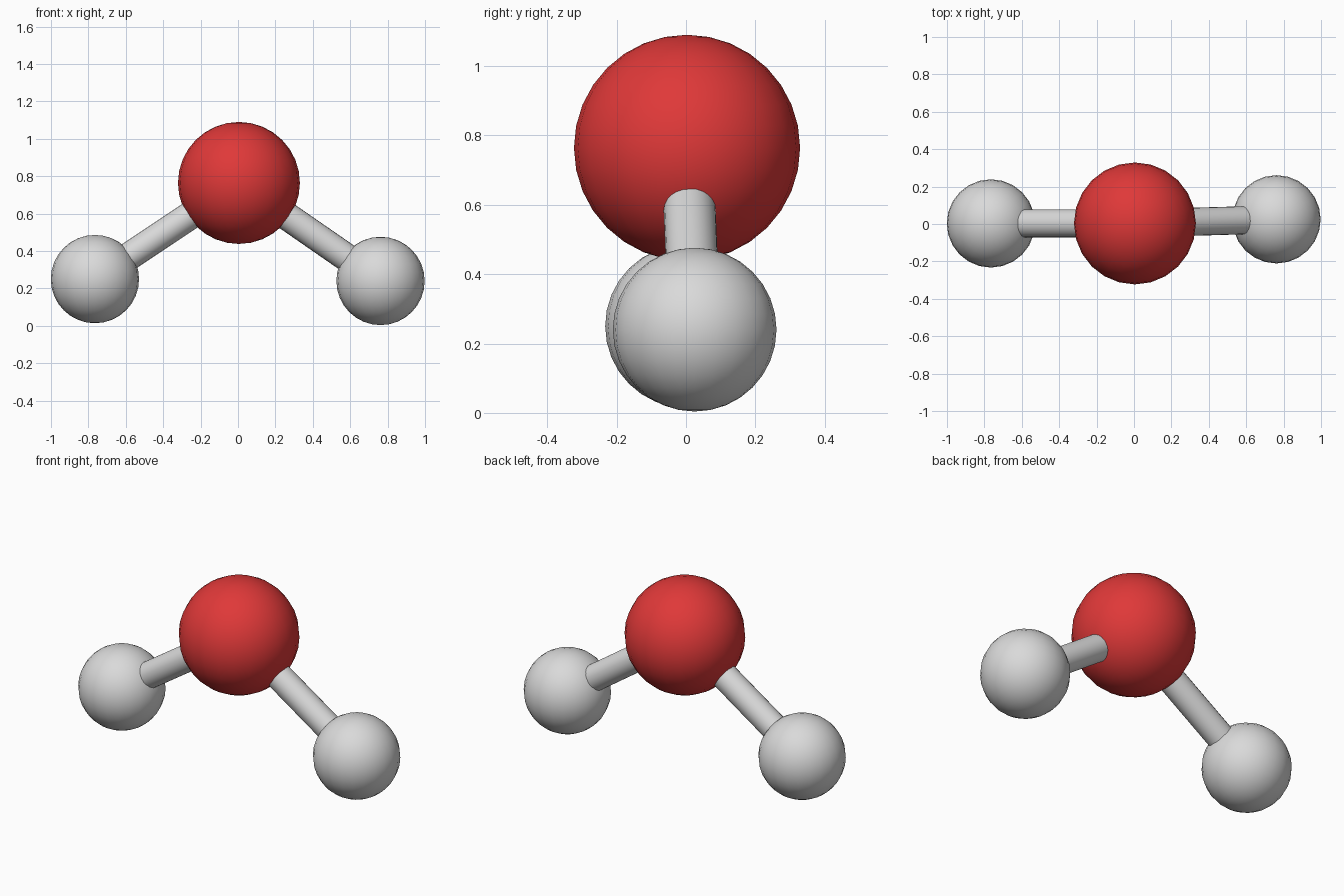
import bpy
from mathutils import Vector

if "Cube" in bpy.data.objects:
    bpy.data.objects.remove(bpy.data.objects["Cube"])


def material(name, rgb):
    m = bpy.data.materials.new(name)
    m.diffuse_color = (*rgb, 1)
    m.use_nodes = True
    m.node_tree.nodes["Principled BSDF"].inputs["Base Color"].default_value = m.diffuse_color
    return m


RED = material("red", (0.74, 0.04, 0.04))
GREY = material("light_grey", (0.70, 0.70, 0.70))


def finish(name, mat):
    ob = bpy.context.object
    ob.name = name
    ob.data.materials.append(mat)
    bpy.ops.object.shade_smooth_by_angle()
    return ob


def atom(name, pos, radius, mat):
    bpy.ops.mesh.primitive_uv_sphere_add(segments=24, ring_count=16, radius=radius, location=pos)
    return finish(name, mat)


def bond(name, a, b, radius=0.075):
    a, b = Vector(a), Vector(b)
    d = b - a
    # trim the ends so they sit just inside both atoms
    a, b = a + d.normalized() * 0.27, b - d.normalized() * 0.19
    bpy.ops.mesh.primitive_cylinder_add(vertices=24, radius=radius, depth=(b - a).length,
                                        location=(a + b) / 2)
    bpy.context.object.rotation_euler = d.to_track_quat('Z', 'Y').to_euler()
    return finish(name, GREY)


# central atom, two outer atoms and the rods joining them
centre = (0.005, 0.003, 0.764)
outer = {"left": (-0.765, 0.003, 0.25), "right": (0.762, 0.025, 0.24)}

atom("central_atom", centre, 0.326, RED)
for side, pos in outer.items():
    atom(side + "_atom", pos, 0.236, GREY)
    bond(side + "_bond", centre, pos)
